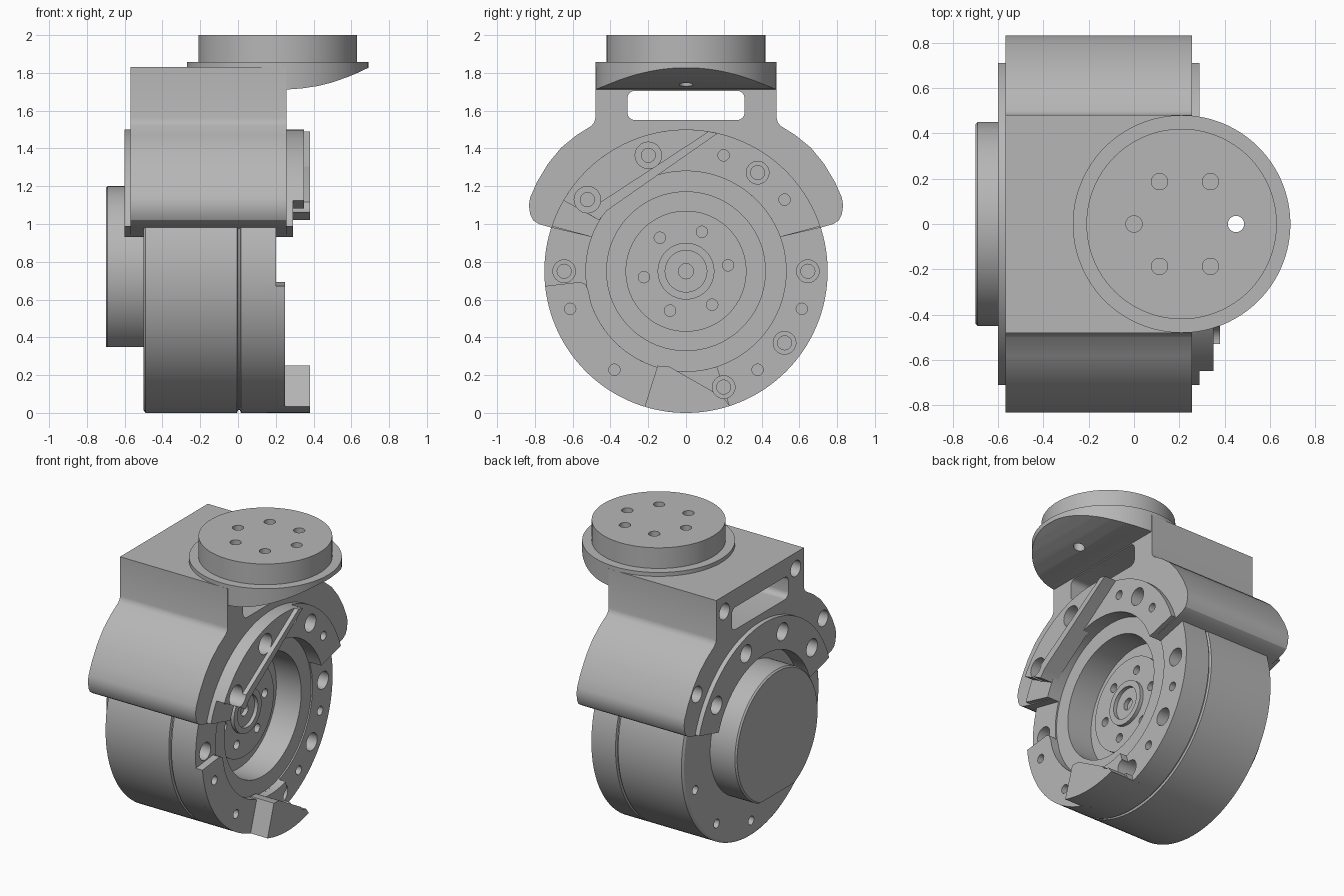
import bpy, bmesh
from math import sin, cos, pi, radians

if "Cube" in bpy.data.objects:
    bpy.data.objects.remove(bpy.data.objects["Cube"], do_unlink=True)

AXLE_Z = 0.75          # height of the drum's axis
RIM = 0.75             # drum radius
BORE = 0.53            # inner radius of the clamp plates
BOLT = 0.645           # bolt circle radius

grey = bpy.data.materials.new("machined grey")
grey.use_nodes = True
grey.diffuse_color = (0.47, 0.47, 0.47, 1)
grey.node_tree.nodes["Principled BSDF"].inputs["Base Color"].default_value = grey.diffuse_color


def make(name, bm):
    bmesh.ops.recalc_face_normals(bm, faces=bm.faces)
    mesh = bpy.data.meshes.new(name)
    bm.to_mesh(mesh)
    bm.free()
    mesh.materials.append(grey)
    obj = bpy.data.objects.new(name, mesh)
    bpy.context.collection.objects.link(obj)
    return obj


def place(axis, a, b, t):
    return {"x": (t, a, b), "y": (a, t, b), "z": (a, b, t)}[axis]


def prism(name, outlines, lo, hi, axis="x"):
    """Extrude closed outlines along an axis."""
    bm = bmesh.new()
    for pts in outlines:
        low = [bm.verts.new(place(axis, a, b, lo)) for a, b in pts]
        high = [bm.verts.new(place(axis, a, b, hi)) for a, b in pts]
        bm.faces.new(low)
        bm.faces.new(high)
        for i in range(len(pts)):
            j = (i + 1) % len(pts)
            bm.faces.new((low[i], low[j], high[j], high[i]))
    return make(name, bm)


def lathe(name, profile, n=128):
    """Turn (x, radius) points about the drum axis; ends are capped."""
    bm = bmesh.new()
    rings = [[bm.verts.new((x, r * cos(2 * pi * i / n), AXLE_Z + r * sin(2 * pi * i / n)))
              for i in range(n)] for x, r in profile]
    for p, q in zip(rings, rings[1:]):
        for i in range(n):
            j = (i + 1) % n
            bm.faces.new((p[i], p[j], q[j], q[i]))
    bm.faces.new(rings[0])
    bm.faces.new(rings[-1])
    return make(name, bm)


def arc(r, a0, a1, n=48):
    return [(r * cos(radians(a0 + (a1 - a0) * i / n)),
             AXLE_Z + r * sin(radians(a0 + (a1 - a0) * i / n))) for i in range(n + 1)]


def circle(a, b, r, n=32):
    return [(a + r * cos(2 * pi * i / n), b + r * sin(2 * pi * i / n)) for i in range(n)]


def bolts(angles, r, ring=BOLT):
    return [circle(ring * cos(radians(a)), AXLE_Z + ring * sin(radians(a)), r) for a in angles]


def boolean(obj, cutter, op="DIFFERENCE"):
    mod = obj.modifiers.new("cut", "BOOLEAN")
    mod.object, mod.operation, mod.solver = cutter, op, "EXACT"
    bpy.context.view_layer.objects.active = obj
    bpy.ops.object.modifier_apply(modifier=mod.name)


# Motor drum with side groove, stepped bore and raised hub
drum = lathe("motor_drum", [
    (-0.5, 0.735), (-0.49, RIM), (-0.005, RIM), (0, 0.735), (0.01, 0.735), (0.015, RIM),
    (0.2, RIM), (0.2, BORE), (0.19, BORE), (0.19, 0.42), (0, 0.42), (0, 0.32),
    (0.05, 0.32), (0.05, 0.15), (0.075, 0.15), (0.075, 0.11), (0.05, 0.11),
    (0.05, 0.04), (0.02, 0.04)])

# Rear cap with a flat underside
cap = lathe("rear_cap", [(-0.49, 0.45), (-0.69, 0.45), (-0.7, 0.44)])
flat = prism("cap_cutter", [[(-1, 0), (1, 0), (1, 0.35), (-1, 0.35)]], -0.8, -0.4)
boolean(cap, flat)

# Clamp bracket: square head with two curved wings
wing = [(0.48, 1.83), (0.48, 1.56), (0.485, 1.54), (0.5, 1.52), (0.58, 1.47), (0.66, 1.405),
        (0.73, 1.32), (0.79, 1.22), (0.825, 1.14), (0.832, 1.1), (0.825, 1.05),
        (0.81, 1.02), (0.78, 1.0), (0.71, 0.98)]
bracket = prism("clamp_bracket",
                [wing + arc(BORE, 20, 160) + [(-y, z) for y, z in reversed(wing)]], -0.568, 0.257)

# Rounded window through the head
window = []
for cy, cz, start in ((0.27, 1.665, 0), (-0.27, 1.665, 90), (-0.27, 1.59, 180), (0.27, 1.59, 270)):
    window += [(cy + 0.04 * cos(radians(start + k * 15)), cz + 0.04 * sin(radians(start + k * 15)))
               for k in range(7)]
slot = prism("window_cutter", [window], -1, 1)
boolean(bracket, slot)

# Clamp plates on both faces of the drum
collar = arc(RIM, 18.5, 161.5) + arc(BORE, 160, 20)
rear_plate = prism("rear_clamp_plate", [collar], -0.6, -0.45)
front_plate = prism("front_clamp_plate", [collar], 0.15, 0.29)

# Raised segment on the lower front face
segment = prism("raised_segment", [
    arc(RIM, 186, 288) + arc(BORE, 288, 198) + [(-0.515, 0.64), (-0.53, 0.68), (-0.56, 0.693)]],
    0.15, 0.25)

# Lower and upper stop lugs
lower_lug = prism("lower_lug", [
    arc(RIM, 253, 288, 16) + [(0.2, 0.08), (-0.07, 0.235), (-0.09, 0.245), (-0.15, 0.25)]],
    0.2, 0.38)
upper_lug = prism("upper_lug", [
    arc(RIM, 77, 150, 32) + [(-0.46, 1.02), (-0.42, 1.07)]], 0.25, 0.35)
lip = prism("upper_lug_lip", [
    [(0.168, 1.48), (0.12, 1.49), (-0.5, 1.085), (-0.53, 1.06), (-0.46, 1.02), (-0.42, 1.07)]],
    0.3, 0.38)

# Front bolt holes: counterbores, pilots and pins
front_bores = prism("front_bore_cutter",
                    bolts((0, 180, -36, -72, 54), 0.06) + bolts((108, 144), 0.07)
                    + bolts((72, 36, -18, -54, 198, 234), 0.03), 0.12, 0.6)
pilots = prism("pilot_cutter", bolts((0, 180, -36, -72, 54, 108, 144), 0.037), -0.1, 0.18)
for part in (drum, front_plate, bracket, segment, lower_lug, upper_lug, lip):
    boolean(part, front_bores)
boolean(drum, pilots)
boolean(bracket, pilots)
hub_holes = prism("hub_cutter", bolts(range(8, 360, 60), 0.03, 0.225), -0.03, 0.1)
boolean(drum, hub_holes)

# Rear bolt holes in plate, drum and head
rear_bores = prism("rear_bore_cutter",
                   bolts((36, 72, 108, 144), 0.06) + bolts(range(198, 350, 36), 0.03)
                   + [circle(s * y, z, 0.055) for s in (-1, 1)
                      for y, z in ((0.39, 1.72), (0.69, 1.26))], -0.8, -0.42)
for part in (drum, rear_plate, bracket):
    boolean(part, rear_bores)

# Output turntable: flange, disc and curved skirt below the overhang
CX = 0.21
flange = prism("turntable_flange", [circle(CX, 0, 0.48, 128)], 1.825, 1.857, "z")
disc = prism("turntable_disc", [circle(CX, 0, 0.42, 128)], 1.85, 2.0, "z")
skirt = prism("turntable_skirt", [
    [(0.2, 1.845), (0.2, 1.712), (0.26, 1.712), (0.34, 1.718), (0.42, 1.73), (0.5, 1.75),
     (0.58, 1.778), (0.64, 1.803), (0.7, 1.832), (0.7, 1.845)]], -0.6, 0.6, "y")
skirt_round = prism("skirt_cutter", [circle(CX, 0, 0.48, 128)], 1.6, 1.95, "z")
boolean(skirt, skirt_round, "INTERSECT")

spots = [circle(0.225 + 0.225 * cos(k * pi / 3), 0.2 * sin(k * pi / 3) * 1.08, 0.036)
         for k in range(6)]
disc_holes = prism("disc_cutter", spots, 1.84, 2.1, "z")
through_hole = prism("through_cutter", spots[:1], 1.6, 2.1, "z")
boolean(disc, disc_holes)
boolean(flange, through_hole)
boolean(skirt, through_hole)

# Tidy up cutters, then smooth curved walls
for obj in list(bpy.context.collection.objects):
    if obj.name.endswith("_cutter"):
        bpy.data.objects.remove(obj, do_unlink=True)
bpy.ops.object.select_all(action="DESELECT")
for part in (drum, cap, bracket, rear_plate, front_plate, segment, lower_lug, upper_lug, lip,
             flange, disc, skirt):
    part.select_set(True)
    bpy.context.view_layer.objects.active = part
bpy.ops.object.shade_smooth_by_angle(angle=radians(28))
